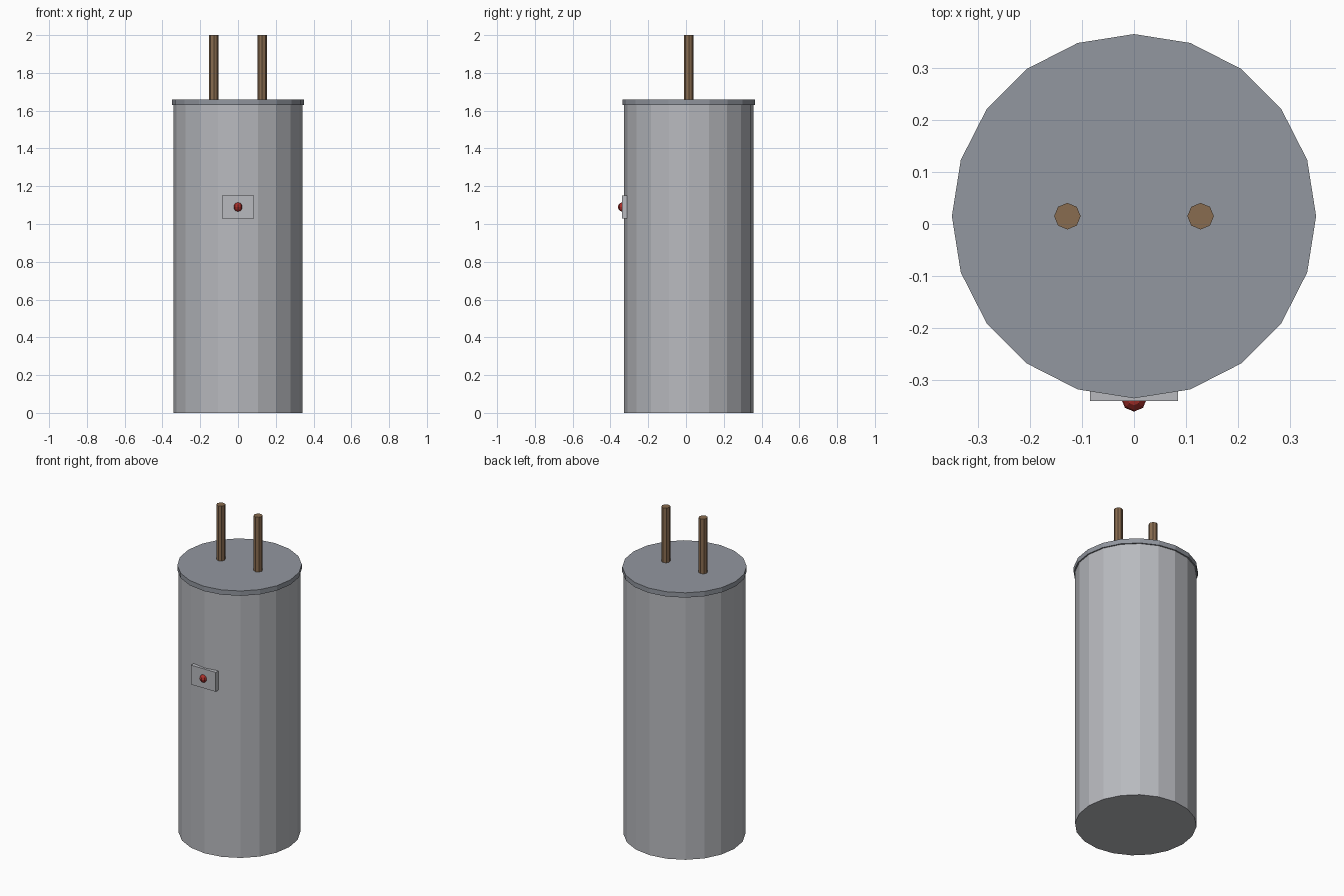
import bpy, math
from mathutils import Matrix

if "Cube" in bpy.data.objects:
    bpy.data.objects.remove(bpy.data.objects["Cube"])

CY = 0.015  # tank axis is slightly behind the origin


def material(name, rgb):
    m = bpy.data.materials.new(name)
    m.diffuse_color = (*rgb, 1)
    m.use_nodes = True
    m.node_tree.nodes["Principled BSDF"].inputs["Base Color"].default_value = m.diffuse_color
    return m


TANK = material("tank grey", (0.48, 0.49, 0.52))
LID = material("lid slate", (0.29, 0.31, 0.35))
COPPER = material("pipe copper", (0.25, 0.15, 0.08))
PLATE = material("panel grey", (0.48, 0.49, 0.52))
RED = material("knob red", (0.40, 0.03, 0.025))


def finish(name, mat):
    ob = bpy.context.object
    ob.name = name
    ob.data.materials.append(mat)
    return ob


def cylinder(name, x, radius, z0, z1, sides, mat):
    bpy.ops.mesh.primitive_cylinder_add(vertices=sides, radius=radius, depth=z1 - z0,
                                        location=(x, CY, (z0 + z1) / 2))
    return finish(name, mat)


# Tank body and overhanging lid
cylinder("tank_body", 0, 0.342, 0, 1.63, 20, TANK)
cylinder("tank_lid", 0, 0.35, 1.63, 1.66, 20, LID)

# Inlet and outlet pipes
for side, x in (("left", -0.128), ("right", 0.128)):
    cylinder(side + "_pipe", x, 0.0255, 1.65, 2.0, 8, COPPER)

# Control panel on the front
bpy.ops.mesh.primitive_cube_add(size=1, location=(0, -0.325, 1.09))
panel = finish("control_panel", PLATE)
panel.data.transform(Matrix.Diagonal((0.17, 0.03, 0.12, 1)))

# Thermostat knob
bpy.ops.mesh.primitive_uv_sphere_add(segments=8, ring_count=6, radius=0.0245,
                                     location=(0, -0.336, 1.09))
finish("thermostat_knob", RED)
